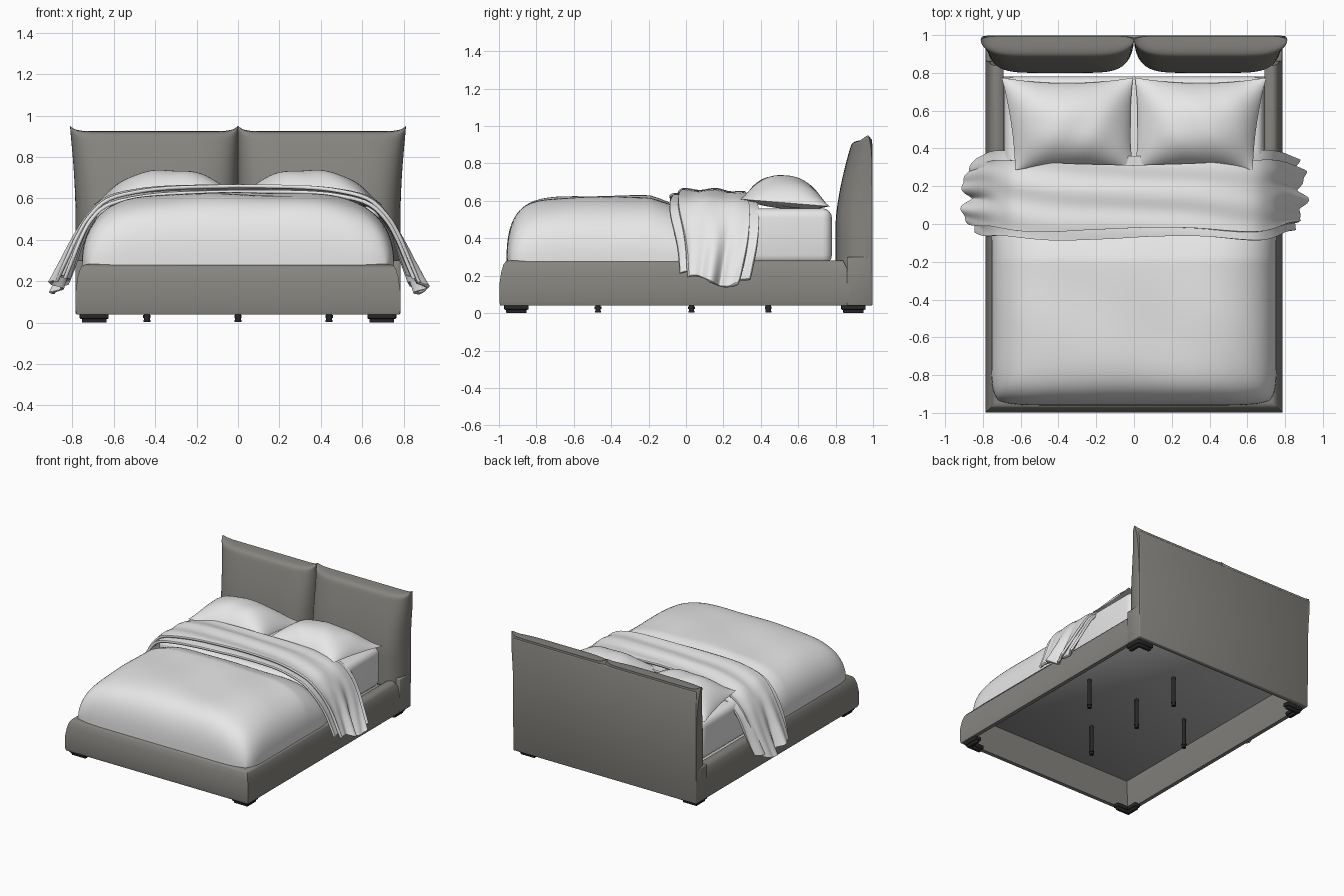
import bpy, bmesh
from math import sin, pi

if "Cube" in bpy.data.objects:
    bpy.data.objects.remove(bpy.data.objects["Cube"], do_unlink=True)


def material(name, rgb):
    m = bpy.data.materials.new(name)
    m.use_nodes = True
    m.diffuse_color = (*rgb, 1)
    m.node_tree.nodes["Principled BSDF"].inputs["Base Color"].default_value = (*rgb, 1)
    return m


TAUPE = material("taupe upholstery", (0.24, 0.235, 0.215))
WHITE = material("white linen", (0.8, 0.8, 0.8))
GREY = material("grey base board", (0.42, 0.42, 0.42))
BLACK = material("black plastic", (0.02, 0.02, 0.02))


def finish(name, bm, mat, angle=50):
    """Turn a bmesh into a smooth shaded object."""
    bmesh.ops.recalc_face_normals(bm, faces=bm.faces)
    mesh = bpy.data.meshes.new(name)
    bm.to_mesh(mesh)
    bm.free()
    mesh.materials.append(mat)
    ob = bpy.data.objects.new(name, mesh)
    bpy.context.collection.objects.link(ob)
    bpy.ops.object.select_all(action='DESELECT')
    ob.select_set(True)
    bpy.context.view_layer.objects.active = ob
    bpy.ops.object.shade_smooth_by_angle(angle=angle * pi / 180)
    return ob


def add_grid(bm, fn, n):
    """Grid of points fn(u, v), with u and v in -1..1 and denser at the rim."""
    ts = [sin(pi / 2 * (2 * i / n - 1)) for i in range(n + 1)]
    rows = [[bm.verts.new(fn(u, v)) for u in ts] for v in ts]
    for a, b in zip(rows, rows[1:]):
        for i in range(n):
            bm.faces.new((a[i], a[i + 1], b[i + 1], b[i]))


def puff(name, fn, mat, n=44):
    """Closed cushion made of two grids that meet at the rim."""
    bm = bmesh.new()
    for side in (1, -1):
        add_grid(bm, lambda u, v: fn(u, v, side), n)
    bmesh.ops.remove_doubles(bm, verts=bm.verts, dist=0.0005)
    return finish(name, bm, mat, 70)


def box(name, lo, hi, mat, bevel=0.01, segments=2):
    bm = bmesh.new()
    bmesh.ops.create_cube(bm, size=1)
    for v in bm.verts:
        v.co = [(a + b) / 2 + c * (b - a) for a, b, c in zip(lo, hi, v.co)]
    bmesh.ops.bevel(bm, geom=bm.edges[:], offset=bevel, segments=segments,
                    profile=0.5, affect='EDGES')
    return finish(name, bm, mat)


def rim(t, power, root):
    return max(0, 1 - abs(t) ** power) ** root


# Upholstered frame: one padded profile swept around both sides and the foot
profile = [(0.005, 0.04), (0, 0.06), (0, 0.15), (0.01, 0.22), (0.022, 0.26),
           (0.035, 0.277), (0.05, 0.282), (0.085, 0.28), (0.095, 0.27),
           (0.09, 0.235), (0.035, 0.04)]
bm = bmesh.new()
rings = []
for sx, foot in ((1, 0), (1, 1), (-1, 1), (-1, 0)):
    rings.append([bm.verts.new((sx * (0.785 - o), -0.998 + o if foot else
                                0.88 - 0.04 * max(0, z - 0.2) / 0.08, z))
                  for o, z in profile])
for a, b in zip(rings, rings[1:]):
    for i in range(len(profile)):
        j = (i + 1) % len(profile)
        bm.faces.new((a[i], a[j], b[j], b[i]))
bm.faces.new(rings[0])
bm.faces.new(rings[-1])
finish("bed_frame", bm, TAUPE)

# Base board and mattress
box("base_board", (-0.7, -0.92, 0.235), (0.7, 0.78, 0.26), GREY, 0.003, 1)
box("mattress", (-0.685, -0.02, 0.26), (0.685, 0.78, 0.56), WHITE, 0.05, 4)


# Headboard: two padded cushions with pinched upper corners
def headboard_half(sx):
    def fn(u, v, side):
        z = 0.22 + 0.3525 * (v + 1)
        up = max(0, (z - 0.48) / 0.445)
        tip = abs(u) ** 16 * up ** 10
        x = sx * (0.785 + 0.027 * up ** 2) * (u + 1) / 2
        depth = (0.195 - 0.09 * up ** 1.5) * rim(u, 6, 0.45) * rim(v, 40, 0.3)
        return (x, 0.995 - 0.02 * tip - (depth if side > 0 else 0), z + 0.026 * tip)
    return fn


for sx, label in ((1, "left"), (-1, "right")):
    puff(label + "_headboard_cushion", headboard_half(sx), TAUPE)
    x0, x1 = sorted((sx * 0.75, sx * 0.785))
    box(label + "_headboard_side", (x0, 0.86, 0.04), (x1, 0.99, 0.3), TAUPE, 0.006)
box("headboard_back", (-0.785, 0.96, 0.04), (0.785, 0.998, 0.91), TAUPE, 0.008)


# Duvet: domed cover with soft rounded corners and faint creases
def duvet(u, v, side):
    x = 0.755 * u * (1 - 0.05 * v ** 12)
    y = -0.43 + 0.53 * v * (1 - 0.05 * u ** 12)
    if side < 0:
        return (x, y, 0.275)
    body = rim(u, 4.5, 0.42) * rim(v, 7, 0.4)
    crease = 0.006 * sin(9 * x + 5 * y) * sin(7 * y - 3 * x)
    tuck = 0.012 * sin(26 * (x * x + y)) * abs(u * v) ** 5
    slope = 0.03 * max(0, -v) ** 2 + 0.15 * max(0, v - 0.45)
    return (x, y, 0.275 + (0.35 + crease + tuck - slope) * body)


puff("duvet", duvet, WHITE, 60)

# Folded throw: two draped layers that hang over both sides
drape = [(0, 0.635), (0.3, 0.63), (0.48, 0.615), (0.63, 0.578), (0.715, 0.5),
         (0.77, 0.4), (0.815, 0.29), (0.865, 0.17)]


def along(t):
    """Point on the drape, blended so that the bends stay soft."""
    f = t * (len(drape) - 1)
    i = min(int(f), len(drape) - 2)
    k = f - i
    p = [drape[max(i - 1, 0)], drape[i], drape[i + 1], drape[min(i + 2, len(drape) - 1)]]
    return [b + k / 2 * (c - a + k * (2 * a - 5 * b + 4 * c - d + k * (3 * (b - c) + d - a)))
            for a, b, c, d in zip(*p)]


def throw(y0, y1, lift, reach, phase):
    def fn(u, v):
        t = abs(u) * reach
        x, z = along(t)
        hang = max(0, t - 0.45) / 0.55
        k = (v + 1) / 2
        y = y0 + (y1 - y0 + 0.06 * t) * k
        y += hang ** 2 * (0.05 - 0.14 * k) + 0.012 * sin(9 * u + phase) * (1 - k)
        wave = sin(12 * k + phase + 2 * u) + 0.5 * sin(21 * k + 5 * u)
        x += hang * lift + hang ** 1.5 * 0.024 * wave
        z += lift * (1 - hang) + 0.005 * sin(13 * k + 5 * u + phase) * (1 - hang)
        z -= 0.04 * max(0, k - 0.6) * (1 - hang) - hang ** 2 * 0.03 * sin(5 * k + phase)
        return (x if u > 0 else -x, y, z)
    return fn


for name, args in (("throw_lower_layer", (-0.075, 0.36, -0.005, 0.95, 0.4)),
                   ("throw_upper_layer", (-0.03, 0.31, 0.02, 1.0, 1.0))):
    bm = bmesh.new()
    add_grid(bm, throw(*args), 72)
    ob = finish(name, bm, WHITE, 70)
    solid = ob.modifiers.new("thickness", 'SOLIDIFY')
    solid.thickness = 0.018
    solid.offset = 0


# Pillows: plump middle, drawn-in edges and pointed corners
def pillow(sx):
    def fn(u, v, side):
        x = 0.335 + 0.33 * u * (1 - 0.045 * (1 - v * v)) + 0.018 * (1 + u) * v
        y = 0.53 + 0.245 * v * (1 - 0.12 * (1 - u * u))
        fill = rim(u, 2.6, 0.8) * rim(v, 2.4, 0.8)
        z = 0.59 - 0.02 * v + (0.145 if side > 0 else -0.03) * fill
        z += 0.003 * sin(9 * u + 4 * v) * fill * side
        return (sx * x, y, z)
    return fn


for sx, label in ((1, "left"), (-1, "right")):
    puff(label + "_pillow", pillow(sx), WHITE, 36)

# Corner feet: two low bars that meet in an L under each corner
for sx, side in ((1, "left"), (-1, "right")):
    for sy, outer, end in ((-1, -0.972, "front"), (1, 0.96, "back")):
        for part, length, width in (("_bar", 0.14, 0.05), ("_return", 0.05, 0.13)):
            for tier, inset, z0, z1 in (("_plate", 0, 0.018, 0.045), ("_pad", 0.01, 0, 0.02)):
                xs = sorted((sx * (0.765 - inset), sx * (0.765 - length + inset)))
                ys = sorted((outer - sy * inset, outer - sy * (width - inset)))
                box(end + "_" + side + "_foot" + part + tier, (xs[0], ys[0], z0),
                    (xs[1], ys[1], z1), BLACK, 0.005)

# Support legs under the base board, set out as a cross
for i, (x, y) in enumerate(((0, 0.03), (0.44, 0.03), (-0.44, 0.03),
                            (0, 0.44), (0, -0.47))):
    bm = bmesh.new()
    for r, z0, z1 in ((0.014, 0.01, 0.24), (0.018, 0.022, 0.036), (0.016, 0.002, 0.012)):
        made = bmesh.ops.create_cone(bm, cap_ends=True, segments=16, radius1=r,
                                     radius2=r, depth=z1 - z0)
        bmesh.ops.translate(bm, verts=made["verts"], vec=(x, y, (z0 + z1) / 2))
    finish("support_leg_" + str(i + 1), bm, BLACK)
